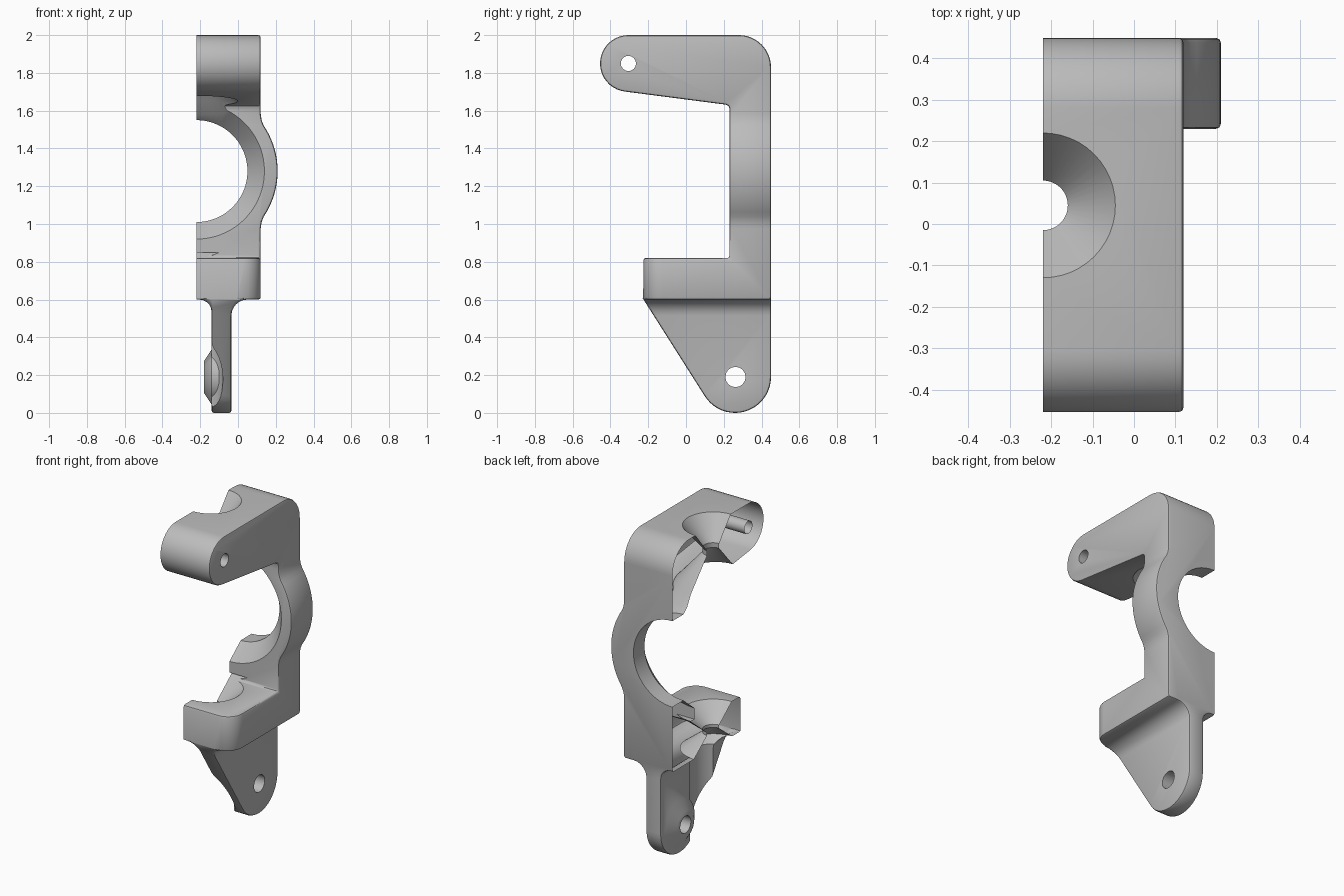
import bpy, bmesh, math
from mathutils import Matrix, Vector

if "Cube" in bpy.data.objects:
    bpy.data.objects.remove(bpy.data.objects["Cube"])

CUT_X = -0.22          # symmetry plane where the half bracket is left open
BORE_Y = 0.045         # vertical bore axis
RING_Z = 1.28          # big ring axis


def arc(cx, cy, r, a0, a1, n):
    """Points on an arc, angles in degrees."""
    return [(cx + r * math.cos(math.radians(a0 + (a1 - a0) * i / n)),
             cy + r * math.sin(math.radians(a0 + (a1 - a0) * i / n))) for i in range(n + 1)]


def make_object(name, bm):
    bmesh.ops.recalc_face_normals(bm, faces=bm.faces)
    mesh = bpy.data.meshes.new(name)
    bm.to_mesh(mesh)
    bm.free()
    obj = bpy.data.objects.new(name, mesh)
    bpy.context.collection.objects.link(obj)
    return obj


def prism(name, pts, axis, lo, hi):
    """Extrude a 2D profile along x, y or z."""
    place = {'x': lambda p, t: (t, p[0], p[1]),
             'y': lambda p, t: (p[0], t, p[1]),
             'z': lambda p, t: (p[0], p[1], t)}[axis]
    bm = bmesh.new()
    face = bm.faces.new([bm.verts.new(place(p, lo)) for p in pts])
    new = bmesh.ops.extrude_face_region(bm, geom=[face])['geom']
    shift = Vector(place((0, 0), hi - lo))
    bmesh.ops.translate(bm, vec=shift, verts=[v for v in new if isinstance(v, bmesh.types.BMVert)])
    return make_object(name, bm)


def turned(name, rings, axis, a, b, n=48):
    """Solid of revolution; rings are (position along axis, radius), (a, b) the other coordinates."""
    place = {'x': lambda t, u, v: (t, a + u, b + v),
             'y': lambda t, u, v: (a + u, t, b + v),
             'z': lambda t, u, v: (a + u, b + v, t)}[axis]
    bm = bmesh.new()
    loops = [[bm.verts.new(place(t, r * math.cos(2 * math.pi * i / n), r * math.sin(2 * math.pi * i / n)))
              for i in range(n)] for t, r in rings]
    for p, q in zip(loops, loops[1:]):
        for i in range(n):
            bm.faces.new((p[i], p[(i + 1) % n], q[(i + 1) % n], q[i]))
    bm.faces.new(loops[0])
    bm.faces.new(loops[-1])
    return make_object(name, bm)


def combine(obj, other, operation):
    mod = obj.modifiers.new("join", 'BOOLEAN')
    mod.operation = operation
    mod.solver = 'EXACT'
    mod.object = other
    bpy.context.view_layer.objects.active = obj
    bpy.ops.object.modifier_apply(modifier=mod.name)
    bpy.data.objects.remove(other, do_unlink=True)


# Side outline: lower lug, back, upper arm, window and shelf
side = (arc(0.26, 0.19, 0.19, 212, 360, 20) + arc(0.28, 1.83, 0.17, 0, 90, 12)
        + arc(-0.305, 1.85, 0.15, 90, 263, 20)
        + [(0.21, 1.632), (0.225, 1.625), (0.23, 1.61), (0.23, 0.82), (-0.225, 0.82), (-0.225, 0.60)])
bracket = prism("bracket", side, 'x', -0.45, 0.3)

# Front outline: thin lug, fillets, shelf, ring bulge, arm
front = ([(-0.14, -0.05), (-0.035, -0.05)] + arc(0.05, 0.515, 0.085, 180, 90, 6)
         + [(0.12, 0.60), (0.12, 0.975), (0.125, 1.01)]
         + arc(CUT_X, RING_Z, 0.43, -34, 34, 18)
         + [(0.125, 1.55), (0.12, 1.585), (0.12, 2.05), (-0.4, 2.05), (-0.4, 0.60)]
         + arc(-0.205, 0.535, 0.065, 90, 0, 5))
combine(bracket, prism("front_outline", front, 'y', -0.6, 0.6), 'INTERSECT')

# Rounded shelf corner
corner = arc(0.02, -0.125, 0.1, 270, 360, 8) + [(0.16, -0.125), (0.16, -0.26), (0.02, -0.26)]
combine(bracket, prism("shelf_corner", corner, 'z', 0.5, 0.86), 'DIFFERENCE')

# Softened outer edges
bevel = bracket.modifiers.new("soft_edges", 'BEVEL')
bevel.width = 0.012
bevel.segments = 2
bevel.limit_method = 'ANGLE'
bevel.angle_limit = math.radians(50)
bevel.use_clamp_overlap = False
bpy.ops.object.modifier_apply(modifier=bevel.name)

# Hourglass bores through arm and shelf, with the clearance channel in the lug
combine(bracket, turned("arm_bore", [(1.56, 0.27), (1.65, 0.22), (1.83, 0.06), (1.86, 0.06), (2.0, 0.175),
                                     (2.05, 0.216)], 'z', CUT_X, BORE_Y), 'DIFFERENCE')
combine(bracket, turned("shelf_bore", [(-0.05, 0.14), (0.56, 0.14), (0.60, 0.19), (0.70, 0.06), (0.72, 0.06),
                                       (0.82, 0.185), (0.85, 0.222)], 'z', CUT_X, BORE_Y), 'DIFFERENCE')

# Ring opening, flared at the front
combine(bracket, turned("ring_opening", [(0.20, 0.385), (0.23, 0.36), (0.34, 0.27), (0.6, 0.27)],
                        'y', CUT_X, RING_Z, 72), 'DIFFERENCE')

# Conical boss inside the lug, then both pin holes
combine(bracket, turned("lug_boss", [(-0.18, 0.085), (-0.14, 0.145), (-0.10, 0.145)], 'x', 0.26, 0.19), 'UNION')
combine(bracket, turned("lug_pin_hole", [(-0.3, 0.053), (0.2, 0.053)], 'x', 0.262, 0.19, 32), 'DIFFERENCE')
combine(bracket, turned("arm_pin_hole", [(-0.5, 0.04), (0.3, 0.04)], 'x', -0.305, 1.85, 24), 'DIFFERENCE')

# Open half: trim at the symmetry plane
bm = bmesh.new()
bm.from_mesh(bracket.data)
bmesh.ops.bisect_plane(bm, geom=bm.verts[:] + bm.edges[:] + bm.faces[:],
                       plane_co=(CUT_X, 0, 0), plane_no=(1, 0, 0), clear_inner=True)
bm.to_mesh(bracket.data)
bm.free()

# Plain grey metal
grey = bpy.data.materials.new("plain_grey")
grey.diffuse_color = (0.5, 0.5, 0.5, 1)
grey.use_nodes = True
grey.node_tree.nodes["Principled BSDF"].inputs["Base Color"].default_value = grey.diffuse_color
bracket.data.materials.clear()
bracket.data.materials.append(grey)
for poly in bracket.data.polygons:
    poly.material_index = 0

bpy.ops.object.select_all(action='DESELECT')
bracket.select_set(True)
bpy.context.view_layer.objects.active = bracket
bpy.ops.object.shade_smooth_by_angle(angle=math.radians(35))
